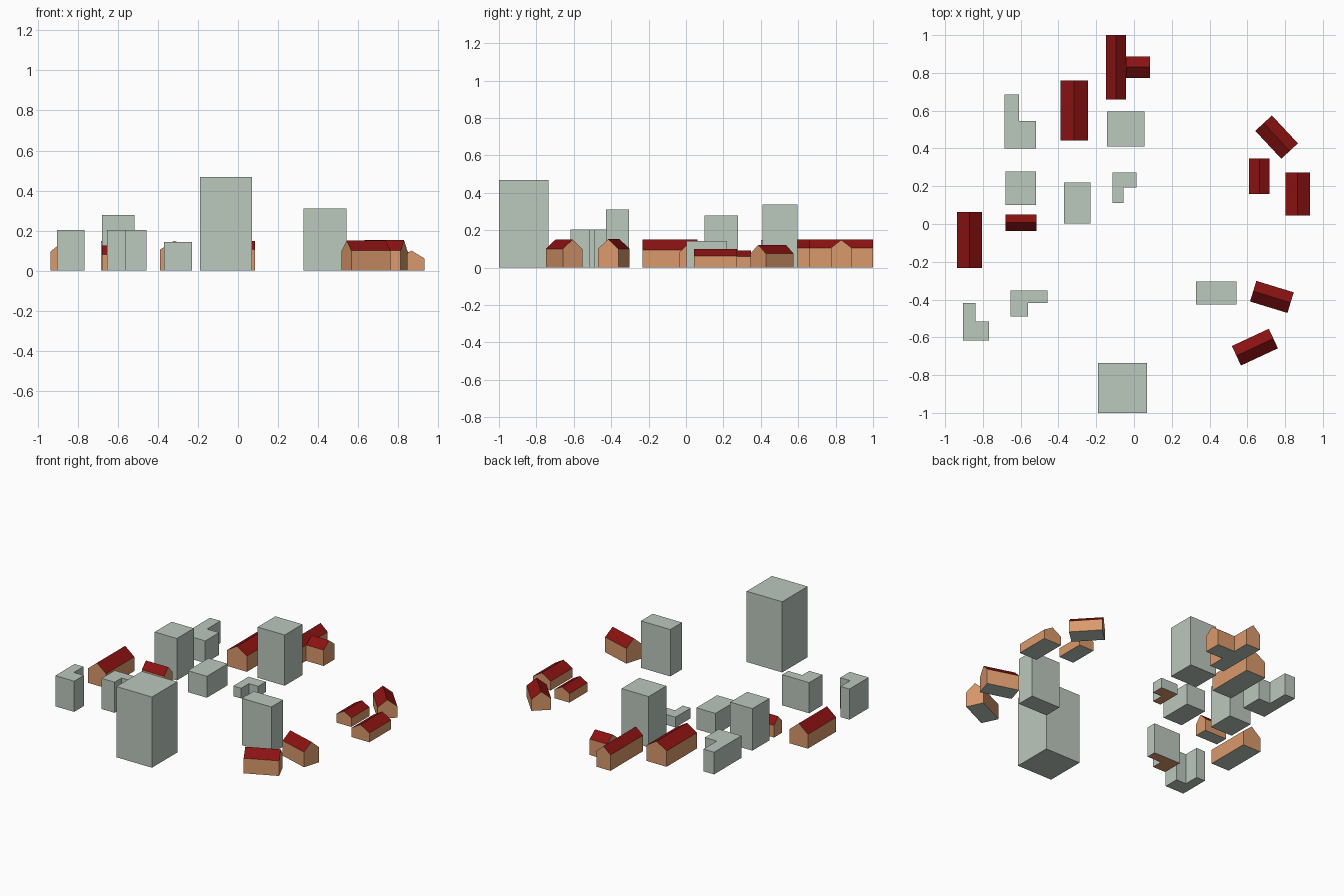
import bpy, bmesh
from math import radians
from mathutils import Matrix

if "Cube" in bpy.data.objects:
    bpy.data.objects.remove(bpy.data.objects["Cube"])


def material(name, rgb):
    m = bpy.data.materials.new(name)
    m.diffuse_color = (*rgb, 1)
    m.use_nodes = True
    m.node_tree.nodes["Principled BSDF"].inputs["Base Color"].default_value = m.diffuse_color
    return m


CONCRETE = material("concrete", (0.50, 0.58, 0.51))
WALL = material("wall", (0.70, 0.32, 0.15))
ROOF = material("roof", (0.26, 0.006, 0.006))


def prism(name, points, offset, place, mats, pick):
    """Extrude a closed profile by offset, then colour each face by its normal."""
    bm = bmesh.new()
    face = bm.faces.new([bm.verts.new(p) for p in points])
    geom = bmesh.ops.extrude_face_region(bm, geom=[face], use_keep_orig=True)["geom"]
    bmesh.ops.translate(bm, verts=[v for v in geom if isinstance(v, bmesh.types.BMVert)],
                        vec=offset)
    bmesh.ops.recalc_face_normals(bm, faces=bm.faces)
    bm.normal_update()
    for f in bm.faces:
        f.material_index = pick(f.normal.z)
    mesh = bpy.data.meshes.new(name)
    bm.to_mesh(mesh)
    bm.free()
    for m in mats:
        mesh.materials.append(m)
    ob = bpy.data.objects.new(name, mesh)
    ob.matrix_world = place
    bpy.context.collection.objects.link(ob)


def block(name, outline, height, floor=CONCRETE):
    prism(name, [(x, y, 0) for x, y in outline], (0, 0, height), Matrix(),
          [CONCRETE, floor], lambda nz: 1 if nz < -0.5 else 0)


def box(name, x0, x1, y0, y1, height):
    block(name, [(x0, y0), (x1, y0), (x1, y1), (x0, y1)], height)


def house(name, x, y, length, width, eave, ridge, angle):
    """Gabled house, ridge along local x, turned by angle degrees."""
    h, l = width / 2, length / 2
    profile = [(-l, -h, 0), (-l, h, 0), (-l, h, eave), (-l, 0, ridge), (-l, -h, eave)]
    place = Matrix.Translation((x, y, 0)) @ Matrix.Rotation(radians(angle), 4, 'Z')
    prism(name, profile, (length, 0, 0), place, [WALL, ROOF, CONCRETE],
          lambda nz: 1 if nz > 0.2 else 2 if nz < -0.5 else 0)


# Plain box buildings
box("tower", -0.19, 0.07, -1.0, -0.735, 0.468)
box("east_block", 0.328, 0.543, -0.427, -0.304, 0.31)
box("north_block", -0.143, 0.055, 0.41, 0.595, 0.336)
box("west_block", -0.68, -0.518, 0.1, 0.277, 0.278)
box("centre_block", -0.37, -0.23, 0.003, 0.22, 0.142)

# L-shaped buildings
block("north_west_l_block", [(-0.685, 0.40), (-0.52, 0.40), (-0.52, 0.545),
                             (-0.608, 0.545), (-0.608, 0.685), (-0.685, 0.685)], 0.147)
block("south_west_l_block", [(-0.905, -0.618), (-0.767, -0.618), (-0.767, -0.517),
                             (-0.84, -0.517), (-0.84, -0.417), (-0.905, -0.417)], 0.203)
block("south_l_block", [(-0.655, -0.49), (-0.56, -0.49), (-0.56, -0.417),
                        (-0.457, -0.417), (-0.457, -0.353), (-0.655, -0.353)], 0.203, WALL)
block("small_l_block", [(-0.113, 0.112), (-0.055, 0.112), (-0.055, 0.193),
                        (0.013, 0.193), (0.013, 0.272), (-0.113, 0.272)], 0.068, WALL)

# Gabled houses
for name, *args in [
    ("north_house", -0.095, 0.83, 0.34, 0.104, 0.105, 0.15, 90),
    ("north_house_wing", 0.021, 0.83, 0.128, 0.112, 0.105, 0.148, 0),
    ("barn", -0.317, 0.601, 0.318, 0.146, 0.105, 0.15, 90),
    ("west_house", -0.87, -0.085, 0.295, 0.133, 0.095, 0.15, 90),
    ("small_west_house", -0.598, 0.007, 0.163, 0.086, 0.08, 0.125, 0),
    ("north_east_house", 0.755, 0.46, 0.202, 0.12, 0.075, 0.122, -47),
    ("small_east_house", 0.664, 0.254, 0.188, 0.108, 0.06, 0.09, 90),
    ("east_house", 0.866, 0.158, 0.228, 0.13, 0.061, 0.1, 90),
    ("south_east_house", 0.73, -0.386, 0.207, 0.114, 0.1, 0.152, -17),
    ("south_house", 0.64, -0.652, 0.216, 0.114, 0.1, 0.15, 25),
]:
    house(name, *args)
